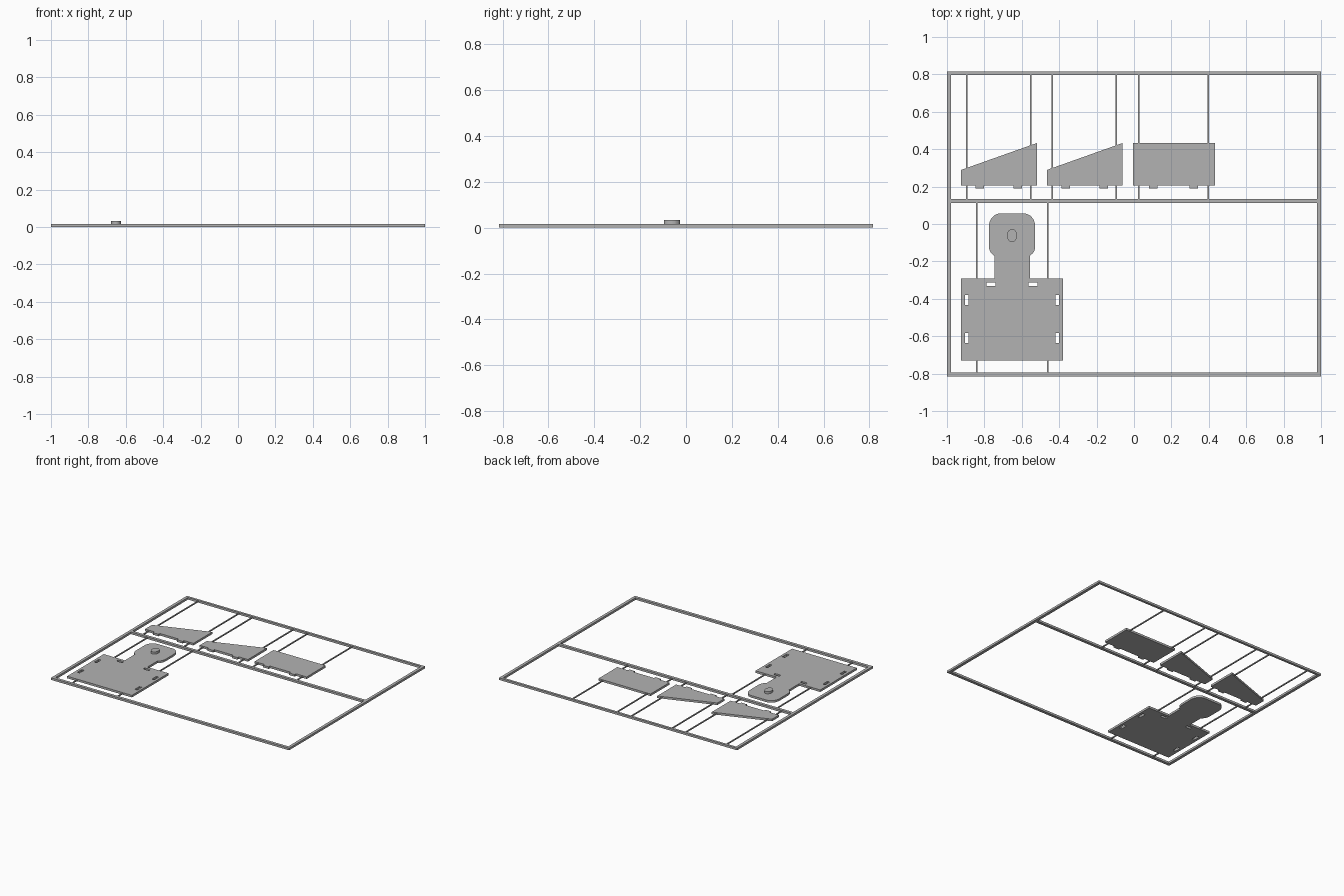
import bpy, math
from mathutils import Vector

cube = bpy.data.objects.get("Cube")
if cube:
    bpy.data.objects.remove(cube, do_unlink=True)

THICK = 0.016
RUNNER = 0.008

grey = bpy.data.materials.new("grey plastic")
grey.use_nodes = True
GREY = (0.45, 0.45, 0.45, 1)
grey.diffuse_color = GREY
grey.node_tree.nodes["Principled BSDF"].inputs["Base Color"].default_value = GREY


def rect(x0, x1, y0, y1):
    return [(x0, y0), (x1, y0), (x1, y1), (x0, y1)]


def sheet(name, loops, z0=0.0, z1=THICK):
    """Extrude a flat outline; further loops become holes."""
    curve = bpy.data.curves.new(name, "CURVE")
    curve.dimensions = "2D"
    curve.fill_mode = "BOTH"
    curve.extrude = (z1 - z0) / 2
    for loop in loops:
        spline = curve.splines.new("POLY")
        spline.points.add(len(loop) - 1)
        for point, (x, y) in zip(spline.points, loop):
            point.co = (x, y, 0, 1)
        spline.use_cyclic_u = True
        spline.use_smooth = False
    temp = bpy.data.objects.new(name + " outline", curve)
    bpy.context.collection.objects.link(temp)
    bpy.context.view_layer.update()
    mesh = bpy.data.meshes.new_from_object(
        temp.evaluated_get(bpy.context.evaluated_depsgraph_get()))
    bpy.data.objects.remove(temp, do_unlink=True)
    mesh.name = name
    mesh.materials.clear()
    mesh.materials.append(grey)
    obj = bpy.data.objects.new(name, mesh)
    obj.location.z = (z0 + z1) / 2
    bpy.context.collection.objects.link(obj)
    return obj


def arc(cx, cy, rx, ry, start, end, steps):
    angles = [math.radians(start + (end - start) * i / steps) for i in range(steps + 1)]
    return [(cx + rx * math.cos(a), cy + ry * math.sin(a)) for a in angles]


# Outer frame with its cross bar, cut as two windows
sheet("sprue_frame", [rect(-1, 1, -0.815, 0.815),
                      rect(-0.978, 0.978, 0.133, 0.797),
                      rect(-0.978, 0.978, -0.793, 0.111)])

# Thin runners that hold the parts
for x in (-0.895, -0.551, -0.437, -0.094, 0.025, 0.398):
    sheet("upper_runner", [rect(x - RUNNER / 2, x + RUNNER / 2, 0.125, 0.80)], 0.004, 0.012)
for x in (-0.841, -0.46):
    sheet("lower_runner", [rect(x - RUNNER / 2, x + RUNNER / 2, -0.80, 0.12)], 0.004, 0.012)


# Side and back panels, each with two tabs on the lower edge
def panel(name, x0, x1, left_top, right_top, tabs):
    low, tab_low = 0.206, 0.19
    outline = [(x0, low)]
    for t in tabs:
        a, b = x0 + t, x0 + t + 0.046
        outline += [(a, low), (a, tab_low), (b, tab_low), (b, low)]
    outline += [(x1, low), (x1, right_top), (x0, left_top)]
    sheet(name, [outline])


panel("left_side_panel", -0.925, -0.519, 0.289, 0.433, (0.078, 0.281))
panel("right_side_panel", -0.466, -0.061, 0.289, 0.433, (0.078, 0.281))
panel("back_panel", -0.005, 0.433, 0.433, 0.433, (0.084, 0.302))

# Base plate with neck and rounded head; built as a right half and mirrored
MID = -0.652
half = [(MID + 0.272, -0.73), (MID + 0.272, -0.291), (MID + 0.095, -0.291), (MID + 0.095, -0.171)]
half += arc(MID + 0.084, -0.117, 0.04, 0.053, -60, 0, 6)
half += arc(MID + 0.064, -0.014, 0.06, 0.07, 0, 90, 8)
outline = half + [(2 * MID - x, y) for x, y in reversed(half)]
slots = []
for side in (-1, 1):
    for dx, y, w, h in ((0.112, -0.3225, 0.024, 0.010),
                        (0.242, -0.407, 0.010, 0.027),
                        (0.242, -0.61, 0.010, 0.027)):
        cx = MID + side * dx
        slots.append(rect(cx - w, cx + w, y - h, y + h))
sheet("base_plate", [outline] + slots)

# Oval peg standing on the head
sheet("peg", [arc(MID, -0.062, 0.027, 0.035, 0, 348.75, 31)], THICK - 0.002, 0.033)
